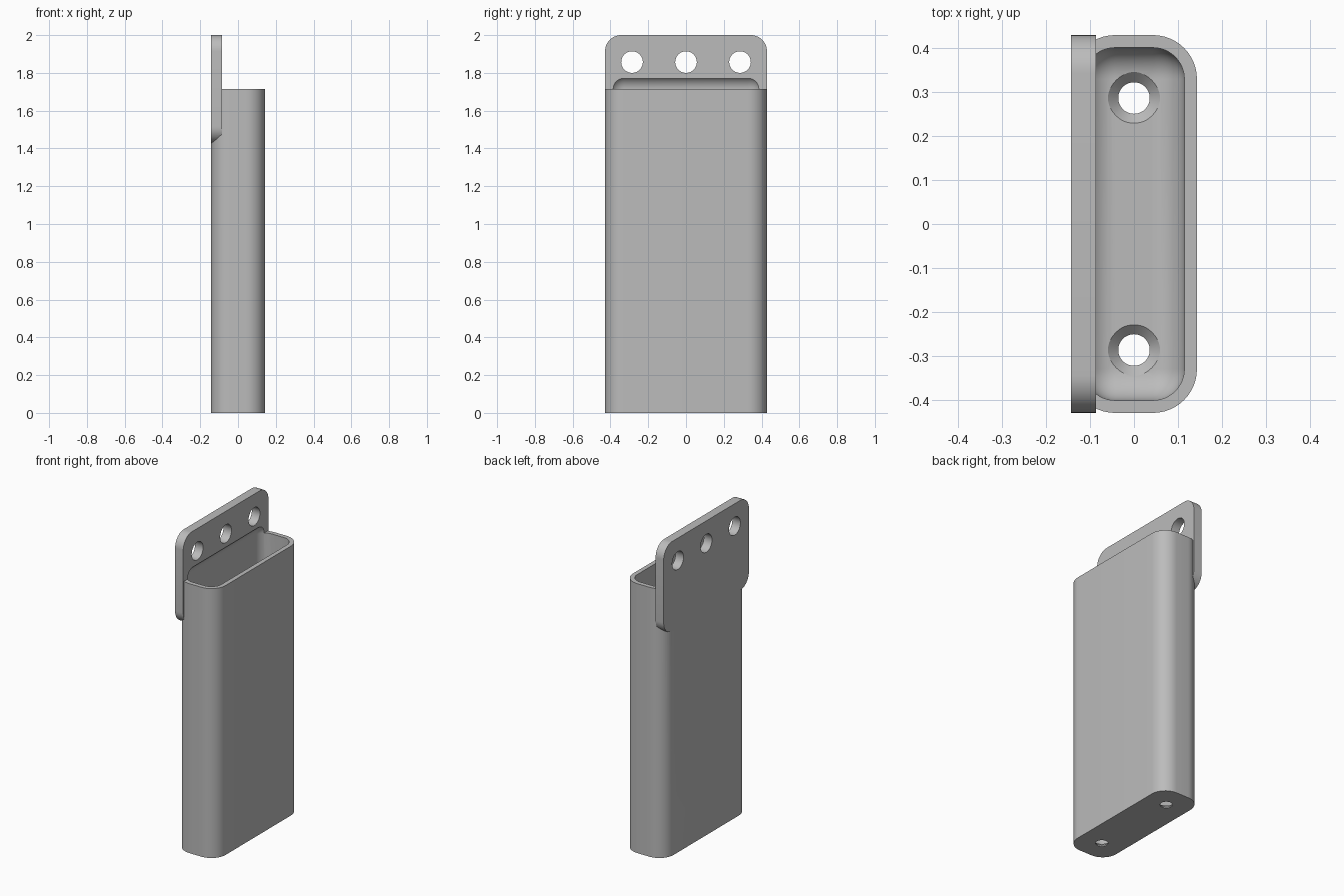
import bpy
import bmesh
from mathutils import Matrix, Vector

default = bpy.data.objects.get("Cube")
if default:
    bpy.data.objects.remove(default, do_unlink=True)

MM = 2 / 140  # one design unit

grey = bpy.data.materials.new("plain grey")
grey.use_nodes = True
grey.diffuse_color = (0.5, 0.5, 0.5, 1)
grey.node_tree.nodes["Principled BSDF"].inputs["Base Color"].default_value = (0.5, 0.5, 0.5, 1)


def to_object(name, bm):
    mesh = bpy.data.meshes.new(name)
    bm.to_mesh(mesh)
    bm.free()
    mesh.materials.append(grey)
    obj = bpy.data.objects.new(name, mesh)
    bpy.context.collection.objects.link(obj)
    return obj


def rounded_box(name, low, high, radius, axes, segments=12):
    """Box between two corners, rounding the edges that run along the given axes."""
    low, high = Vector(low) * MM, Vector(high) * MM
    bm = bmesh.new()
    bmesh.ops.create_cube(bm, size=1)
    bmesh.ops.scale(bm, vec=high - low, verts=bm.verts)
    bmesh.ops.translate(bm, vec=(low + high) / 2, verts=bm.verts)
    edges = [e for e in bm.edges
             if any(abs((e.verts[0].co - e.verts[1].co).normalized()[a]) > 0.9 for a in axes)]
    bmesh.ops.bevel(bm, geom=edges, offset=radius * MM, segments=segments,
                    profile=0.5, affect='EDGES')
    return to_object(name, bm)


def cone(name, centre, r1, r2, depth, axis='Z'):
    bm = bmesh.new()
    turn = Matrix.Rotation(1.5707963, 4, 'Y') if axis == 'X' else Matrix()
    bmesh.ops.create_cone(bm, cap_ends=True, segments=48, radius1=r1 * MM, radius2=r2 * MM,
                          depth=depth * MM, matrix=Matrix.Translation(Vector(centre) * MM) @ turn)
    return to_object(name, bm)


def combine(target, other, operation):
    """Apply a boolean and discard the helper."""
    other.hide_render = True
    mod = target.modifiers.new(operation, 'BOOLEAN')
    mod.operation, mod.object, mod.solver = operation, other, 'EXACT'
    bpy.context.view_layer.update()
    result = bpy.data.meshes.new_from_object(
        target.evaluated_get(bpy.context.evaluated_depsgraph_get()))
    target.modifiers.clear()
    target.data = result
    bpy.data.objects.remove(other, do_unlink=True)


# Tall holder body with rounded upright corners
holder = rounded_box("wall_holder", (-10, -30, 0), (10, 30, 120), 7, (2,))

# Mounting plate along the back wall
plate = rounded_box("mounting_plate", (-10, -30, 100), (-6, 30, 140), 6, (0,))
combine(holder, plate, 'UNION')

# Pocket, rounded on every edge, scooping slightly into the plate
pocket = rounded_box("pocket_cutter", (-8, -28, 2), (8, 28, 125), 5, (0, 1, 2))
combine(holder, pocket, 'DIFFERENCE')

# Three fixing holes through the plate
for y in (-20, 0, 20):
    combine(holder, cone("fixing_hole_cutter", (-8, y, 130), 4, 4, 10, 'X'), 'DIFFERENCE')

# Two countersunk holes through the floor
for y in (-20, 20):
    combine(holder, cone("floor_hole_cutter", (0, y, 1), 2.5, 2.5, 6), 'DIFFERENCE')
    combine(holder, cone("countersink_cutter", (0, y, 1.5), 2.5, 4.5, 2), 'DIFFERENCE')

# Smooth rounded surfaces, crisp edges
bpy.ops.object.select_all(action='DESELECT')
holder.select_set(True)
bpy.context.view_layer.objects.active = holder
bpy.ops.object.shade_smooth_by_angle(angle=0.5)
